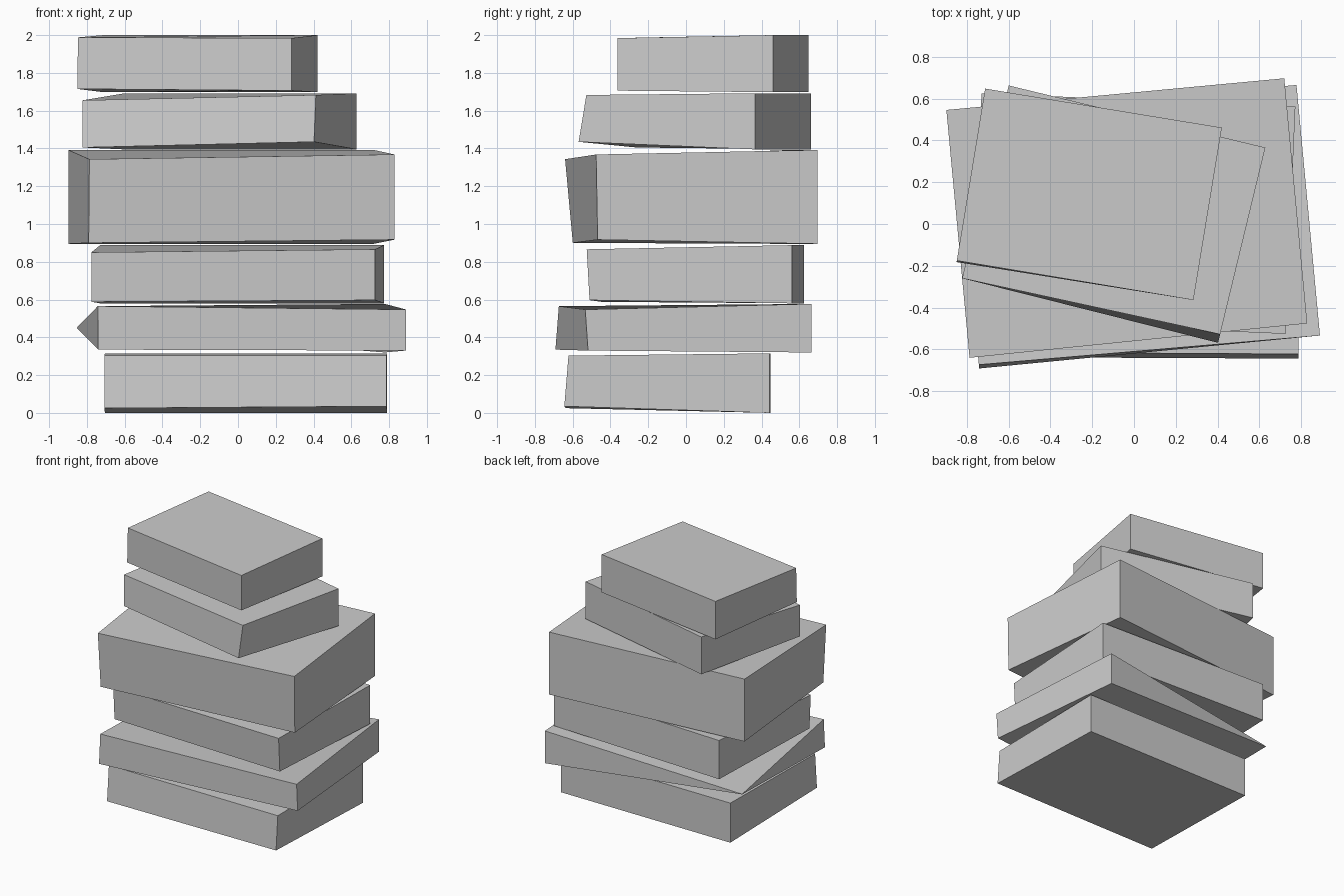
import bpy
from math import radians
from mathutils import Matrix, Vector


def slab(name, centre, size, angle, back_left, back_right, front_left, front_right):
    """Uneven block. Back corners: (z low, z high).
    Front corners: (z low, z high, lean low, lean high), lean running along depth."""
    w, d = size[0] / 2, size[1] / 2
    turn = Matrix.Rotation(radians(angle), 3, 'Z')
    corners = ((-w, -d, front_left), (w, -d, front_right),
               (w, d, back_right + (0, 0)), (-w, d, back_left + (0, 0)))
    verts = []
    for level in (0, 1):
        for x, y, c in corners:
            p = turn @ Vector((x, y + c[2 + level], 0))
            verts.append((p.x + centre[0], p.y + centre[1], c[level]))
    faces = [(3, 2, 1, 0), (4, 5, 6, 7)]
    faces += [(i, (i + 1) % 4, (i + 1) % 4 + 4, i + 4) for i in range(4)]
    mesh = bpy.data.meshes.new(name)
    mesh.from_pydata(verts, [], faces)
    mesh.update()
    obj = bpy.data.objects.new(name, mesh)
    bpy.context.collection.objects.link(obj)
    return obj


# Base block
slab("base_slab", (0.041, -0.087), (1.494, 1.065), -0.2,
     (0.0, 0.315), (0.0, 0.315),
     (0.025, 0.303, -0.02, 0.003), (0.035, 0.303, -0.022, 0.0))

# Wedge block, pinched to a point at its back left corner
slab("wedge_slab", (0.018, -0.008), (1.638, 1.199), 5.35,
     (0.449, 0.451), (0.32, 0.577),
     (0.335, 0.565, -0.01, 0.008), (0.33, 0.547, 0.01, -0.005))

# Middle blocks
slab("lower_middle_slab", (-0.002, 0.05), (1.503, 1.088), -2.45,
     (0.58, 0.888), (0.58, 0.888),
     (0.588, 0.85, 0.015, 0.0), (0.597, 0.866, 0.015, 0.0))
slab("thick_middle_slab", (-0.034, 0.03), (1.624, 1.188), 5.35,
     (0.895, 1.392), (0.895, 1.392),
     (0.9, 1.343, 0.038, -0.003), (0.917, 1.368, 0.018, 0.01))

# Upper blocks
slab("upper_slab", (-0.097, 0.053), (1.263, 0.949), -13.6,
     (1.395, 1.692), (1.395, 1.692),
     (1.405, 1.655, 0.0, 0.0), (1.435, 1.683, -0.012, 0.03))
slab("top_slab", (-0.214, 0.142), (1.148, 0.836), -9.35,
     (1.698, 2.0), (1.698, 2.0),
     (1.715, 1.988, -0.005, 0.002), (1.706, 1.984, 0.0, 0.0))
